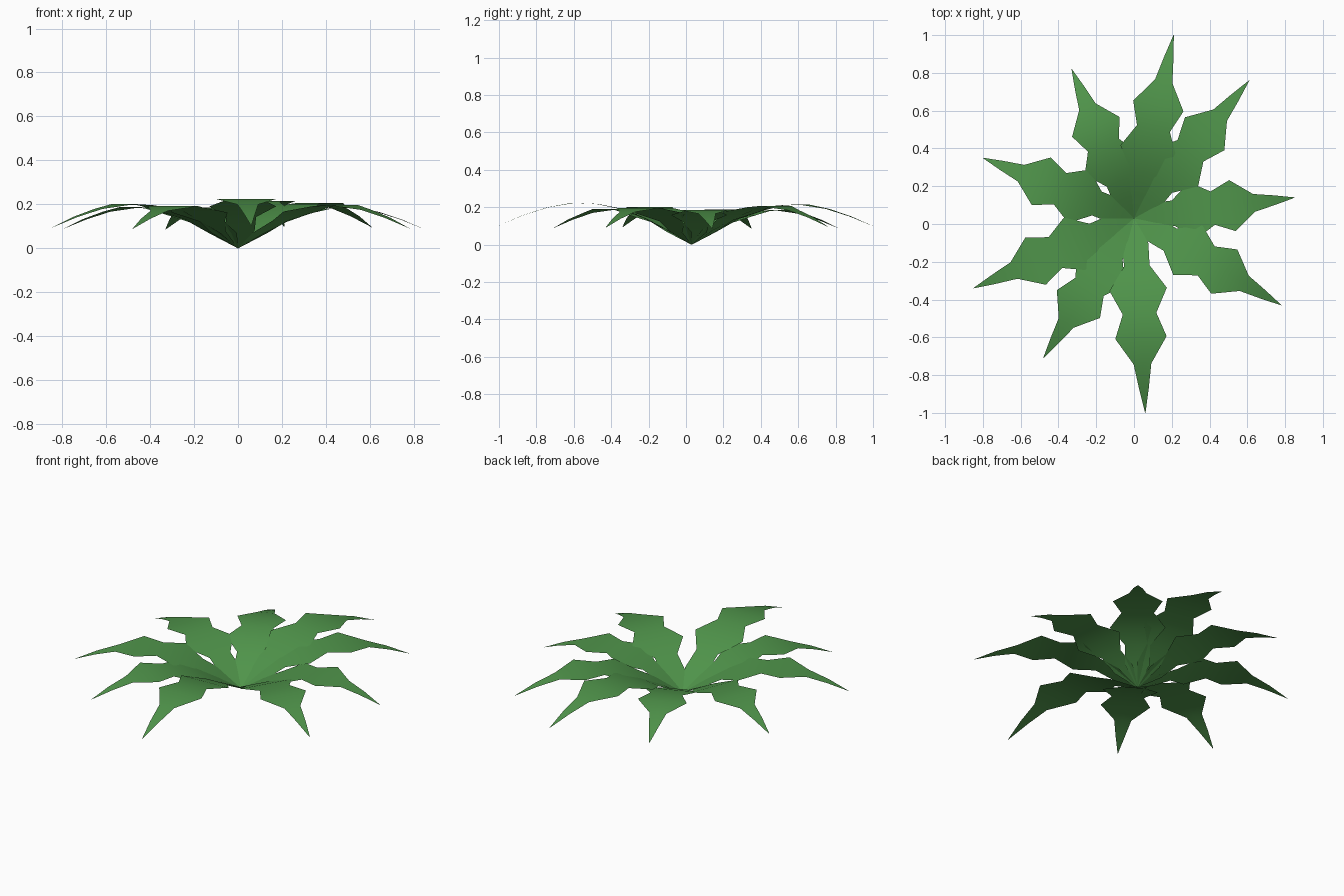
import bpy
from mathutils import Vector

cube = bpy.data.objects.get("Cube")
if cube:
    bpy.data.objects.remove(cube, do_unlink=True)

green = bpy.data.materials.new("leaf_green")
green.use_nodes = True
colour = (0.08, 0.30, 0.07, 1)
green.diffuse_color = colour
bsdf = green.node_tree.nodes["Principled BSDF"]
bsdf.inputs["Base Color"].default_value = colour
bsdf.inputs["Roughness"].default_value = 0.9

CENTRE = Vector((0, 0.03, 0))

# Leaf rows: fraction of reach, half width, height as fraction of reach
ROWS = [
    (0, 0.002, 0), (0.13, 0.068, 0.078), (0.245, 0.068, 0.138),
    (0.365, 0.152, 0.185), (0.49, 0.089, 0.211), (0.613, 0.136, 0.217),
    (0.748, 0.047, 0.193), (0.873, 0.026, 0.153), (1, 0.001, 0.1),
]

# Ground position of each leaf tip, going round the rosette
TIPS = [
    (0.21, 1.0), (0.61, 0.76), (0.85, 0.14), (0.78, -0.43), (0.06, -1.0),
    (-0.48, -0.71), (-0.85, -0.34), (-0.80, 0.35), (-0.33, 0.82),
]


def make_leaf(number, tip):
    """Flat-sectioned jagged leaf arching from the centre to its tip."""
    reach = Vector((*tip, 0)) - CENTRE
    length = reach.length
    side = Vector((-reach.y, reach.x, 0)).normalized()
    verts = []
    for along, half_width, height in ROWS:
        spine = CENTRE + reach * along + Vector((0, 0, height * length))
        verts += [spine + side * half_width, spine, spine - side * half_width]
    faces = []
    for row in range(len(ROWS) - 1):
        for col in range(2):
            a = row * 3 + col
            faces.append((a, a + 1, a + 4, a + 3))
    mesh = bpy.data.meshes.new(f"leaf_{number}")
    mesh.from_pydata(verts, [], faces)
    mesh.materials.append(green)
    mesh.shade_smooth()
    leaf = bpy.data.objects.new(f"leaf_{number}", mesh)
    bpy.context.collection.objects.link(leaf)


for number, tip in enumerate(TIPS, 1):
    make_leaf(number, tip)
